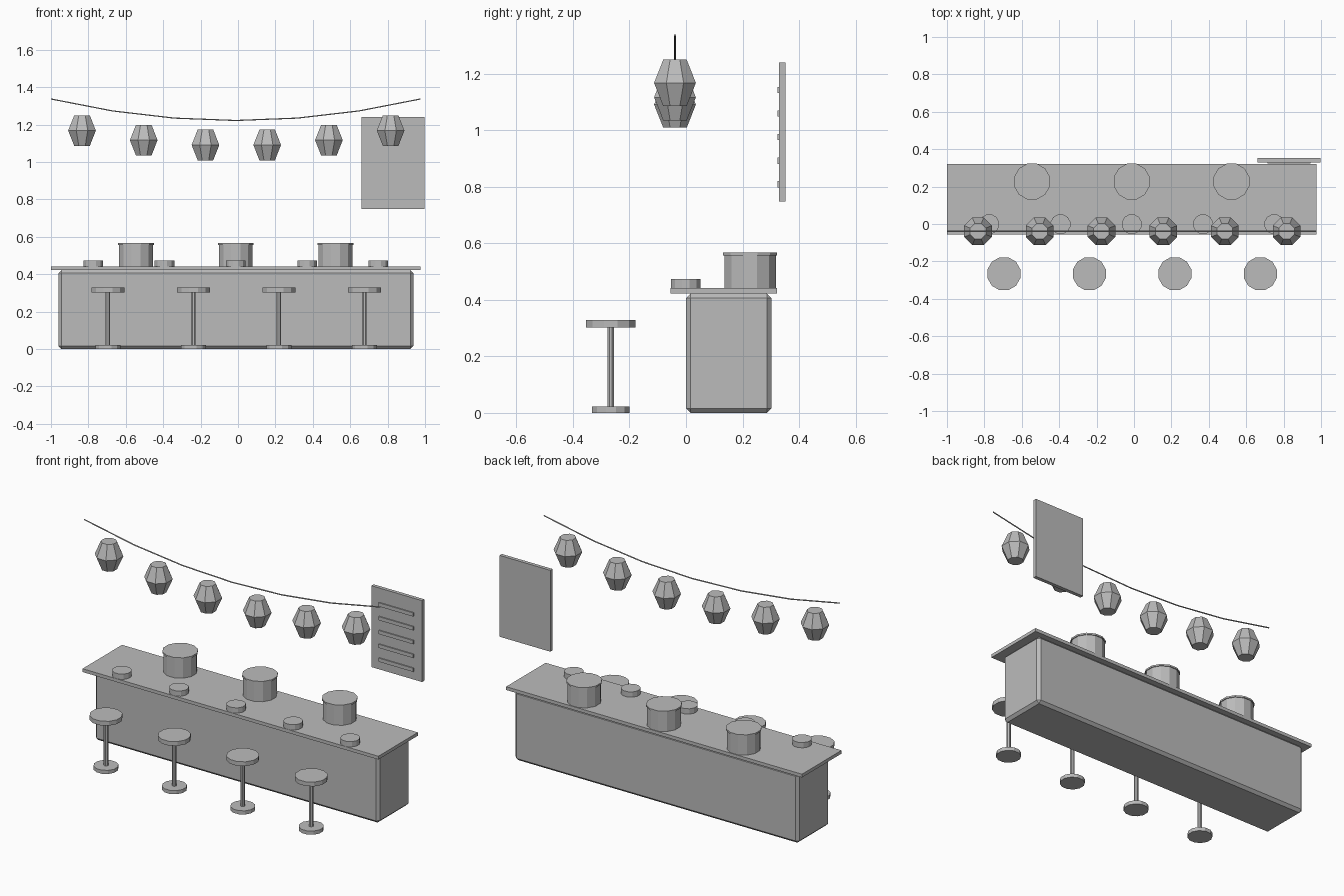
import bpy, bmesh, math
from mathutils import Vector

cube = bpy.data.objects.get("Cube")
if cube:
    bpy.data.objects.remove(cube, do_unlink=True)

grey = bpy.data.materials.new("plain_grey")
grey.use_nodes = True
grey.diffuse_color = (0.5, 0.5, 0.5, 1)
grey.node_tree.nodes["Principled BSDF"].inputs["Base Color"].default_value = (0.5, 0.5, 0.5, 1)


def finish(name, bm):
    bmesh.ops.recalc_face_normals(bm, faces=bm.faces)
    mesh = bpy.data.meshes.new(name)
    bm.to_mesh(mesh)
    bm.free()
    mesh.materials.append(grey)
    obj = bpy.data.objects.new(name, mesh)
    bpy.context.collection.objects.link(obj)
    return obj


def box(name, low, high):
    """Box between two opposite corners."""
    bm = bmesh.new()
    bmesh.ops.create_cube(bm, size=1)
    low, high = Vector(low), Vector(high)
    for v in bm.verts:
        v.co = (low + high) / 2 + v.co * (high - low)
    return finish(name, bm)


def turned(name, x, y, profile, sides=12):
    """Faceted solid from (radius, height) rings, with flat sides facing the axes."""
    bm = bmesh.new()
    rings = []
    for r, z in profile:
        angles = [(i + 0.5) * math.tau / sides for i in range(sides)]
        rings.append([bm.verts.new((x + r * math.cos(a), y + r * math.sin(a), z)) for a in angles])
    for lower, upper in zip(rings, rings[1:]):
        for i in range(sides):
            j = (i + 1) % sides
            bm.faces.new((lower[i], lower[j], upper[j], upper[i]))
    bm.faces.new(rings[0][::-1])
    bm.faces.new(rings[-1])
    return finish(name, bm)


MID = -0.012  # centre of the counter along x

# Counter with chamfered body and overhanging top
body = box("counter_body", (-0.96, 0, 0), (0.937, 0.302, 0.422))
bevel = body.modifiers.new("chamfer", 'BEVEL')
bevel.width = 0.016
bevel.segments = 1
box("counter_top", (-1, -0.055, 0.422), (0.976, 0.322, 0.442))

# Lidded pots along the back of the counter
for i in range(3):
    x = MID + (i - 1) * 0.533
    turned("pot", x, 0.227, [(0.094, 0.442), (0.094, 0.557)])
    turned("pot_lid", x, 0.227, [(0.099, 0.557), (0.099, 0.567)])

# Bowls along the front edge
for i in range(5):
    turned("bowl", MID + (i - 2) * 0.381, -0.001, [(0.054, 0.442), (0.054, 0.474)])

# Stools
for i in range(4):
    x = -0.01 + (i - 1.5) * 0.457
    turned("stool_base", x, -0.266, [(0.069, 0), (0.069, 0.022)])
    turned("stool_pole", x, -0.266, [(0.013, 0.022), (0.013, 0.302)], 8)
    turned("stool_seat", x, -0.266, [(0.091, 0.302), (0.091, 0.328)])


def sag(t):
    return 1.222 + 0.115 * t * t


# Hanging cord
curve = bpy.data.curves.new("cord", 'CURVE')
curve.dimensions = '3D'
curve.bevel_depth = 0.0035
curve.bevel_resolution = 1
curve.use_fill_caps = True
line = curve.splines.new('POLY')
line.points.add(6)
for i, p in enumerate(line.points):
    t = i / 3 - 1
    p.co = (MID + 0.988 * t, -0.039, sag(t), 1)
curve.materials.append(grey)
bpy.context.collection.objects.link(bpy.data.objects.new("cord", curve))

# Lanterns following the cord
for i in range(6):
    t = (i - 2.5) / 3
    z = sag(t) - 0.134
    turned("lantern", -0.009 + 0.99 * t, -0.039,
           [(0.045, z - 0.082), (0.08, z), (0.045, z + 0.082)], 8)

# Menu board with raised bars
box("menu_board", (0.66, 0.33, 0.749), (0.998, 0.352, 1.24))
for i in range(5):
    z = 0.809 + i * 0.0835
    box("menu_bar", (0.713, 0.323, z - 0.011), (0.943, 0.331, z + 0.011))
